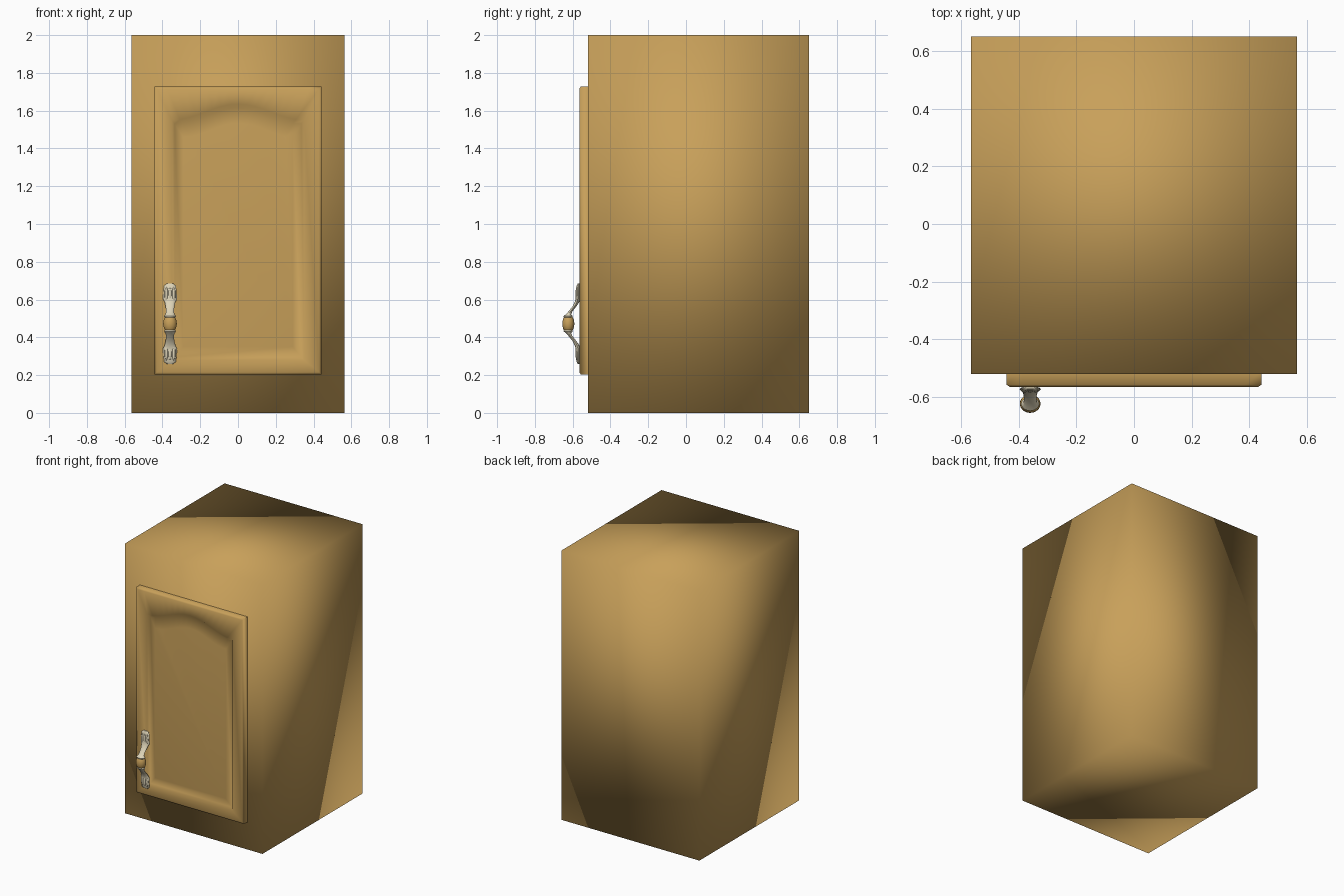
import bpy, bmesh, math
from mathutils import Vector

if "Cube" in bpy.data.objects:
    bpy.data.objects.remove(bpy.data.objects["Cube"])


def material(name, rgb):
    m = bpy.data.materials.new(name)
    m.diffuse_color = (*rgb, 1)
    m.use_nodes = True
    m.node_tree.nodes["Principled BSDF"].inputs["Base Color"].default_value = m.diffuse_color
    return m


wood = material("warm_wood", (0.578, 0.352, 0.102))
metal = material("pale_metal", (0.73, 0.66, 0.48))


def make(name, bm, mat, angle=None):
    bmesh.ops.recalc_face_normals(bm, faces=bm.faces)
    me = bpy.data.meshes.new(name)
    bm.to_mesh(me)
    bm.free()
    ob = bpy.data.objects.new(name, me)
    bpy.context.collection.objects.link(ob)
    me.materials.append(mat)
    bpy.ops.object.select_all(action='DESELECT')
    bpy.context.view_layer.objects.active = ob
    ob.select_set(True)
    if angle is None:
        bpy.ops.object.shade_smooth()
    else:
        bpy.ops.object.shade_smooth_by_angle(angle=math.radians(angle))
    return ob


def loft(bm, rings):
    """Skin a list of closed point rings and cap both ends."""
    vs = [[bm.verts.new(p) for p in r] for r in rings]
    n = len(vs[0])
    for a, b in zip(vs, vs[1:]):
        for i in range(n):
            j = (i + 1) % n
            bm.faces.new((a[i], a[j], b[j], b[i]))
    bm.faces.new(vs[0])
    bm.faces.new(vs[-1])


# Cabinet body: plain box with soft shading across its corners
bm = bmesh.new()
bmesh.ops.create_cube(bm, size=1)
for v in bm.verts:
    v.co = (v.co.x * 1.13, v.co.y * 1.17 + 0.065, v.co.z * 2 + 1)
make("cabinet_body", bm, wood)


# Door: concentric outlines, the inner ones with an arched top
def outline(w, bottom, spring, apex, y, n=16):
    pts = [(-w, y, bottom), (w, y, bottom)]
    for i in range(n + 1):
        t = 1 - 2 * i / n
        rise = 0.5 + 0.5 * math.cos(math.pi * t)
        pts.append((w * t, y, spring + (apex - spring) * rise))
    return pts


bm = bmesh.new()
loft(bm, [
    outline(0.442, 0.203, 1.727, 1.727, -0.51),
    outline(0.442, 0.203, 1.727, 1.727, -0.557),
    outline(0.430, 0.215, 1.715, 1.715, -0.565),
    outline(0.350, 0.280, 1.550, 1.635, -0.565),
    outline(0.335, 0.295, 1.530, 1.615, -0.548),
    outline(0.290, 0.350, 1.460, 1.535, -0.556),
])
make("arched_door", bm, wood, 60)

# Handle arms: flat leaf foot on the door, rising to the grip; mirrored in z
HX, HZ = -0.36, 0.472
PROFILE = [  # y, z offset, half width, half thickness
    (-0.568, 0.213, 0.016, 0.005), (-0.571, 0.202, 0.031, 0.008),
    (-0.572, 0.170, 0.035, 0.009), (-0.573, 0.130, 0.037, 0.011),
    (-0.578, 0.112, 0.028, 0.012), (-0.592, 0.090, 0.023, 0.010),
    (-0.612, 0.065, 0.021, 0.010), (-0.622, 0.050, 0.024, 0.014),
    (-0.624, 0.040, 0.032, 0.024), (-0.624, 0.030, 0.026, 0.022)]
for name, s in (("upper_handle_arm", 1), ("lower_handle_arm", -1)):
    bm = bmesh.new()
    rings = []
    for y, dz, w, t in PROFILE:
        rings.append([(HX + w * math.cos(a), y + t * math.sin(a), HZ + s * dz)
                      for a in (k * math.tau / 12 for k in range(12))])
    loft(bm, rings)
    make(name, bm, metal, 50)

# Ribs on each leaf foot
for s in (1, -1):
    for i in (-1, 0, 1):
        bm = bmesh.new()
        bmesh.ops.create_uvsphere(bm, u_segments=8, v_segments=6, radius=1)
        for v in bm.verts:
            v.co = (HX + i * 0.02 + v.co.x * 0.009, -0.579 + v.co.y * 0.006,
                    HZ + s * 0.155 + v.co.z * 0.04)
        make("foot_rib", bm, metal)

# Wooden grip bead
bm = bmesh.new()
bmesh.ops.create_uvsphere(bm, u_segments=20, v_segments=12, radius=1)
for v in bm.verts:
    v.co = Vector((HX + v.co.x * 0.036, -0.623 + v.co.y * 0.032, HZ + v.co.z * 0.05))
make("grip_bead", bm, wood)
